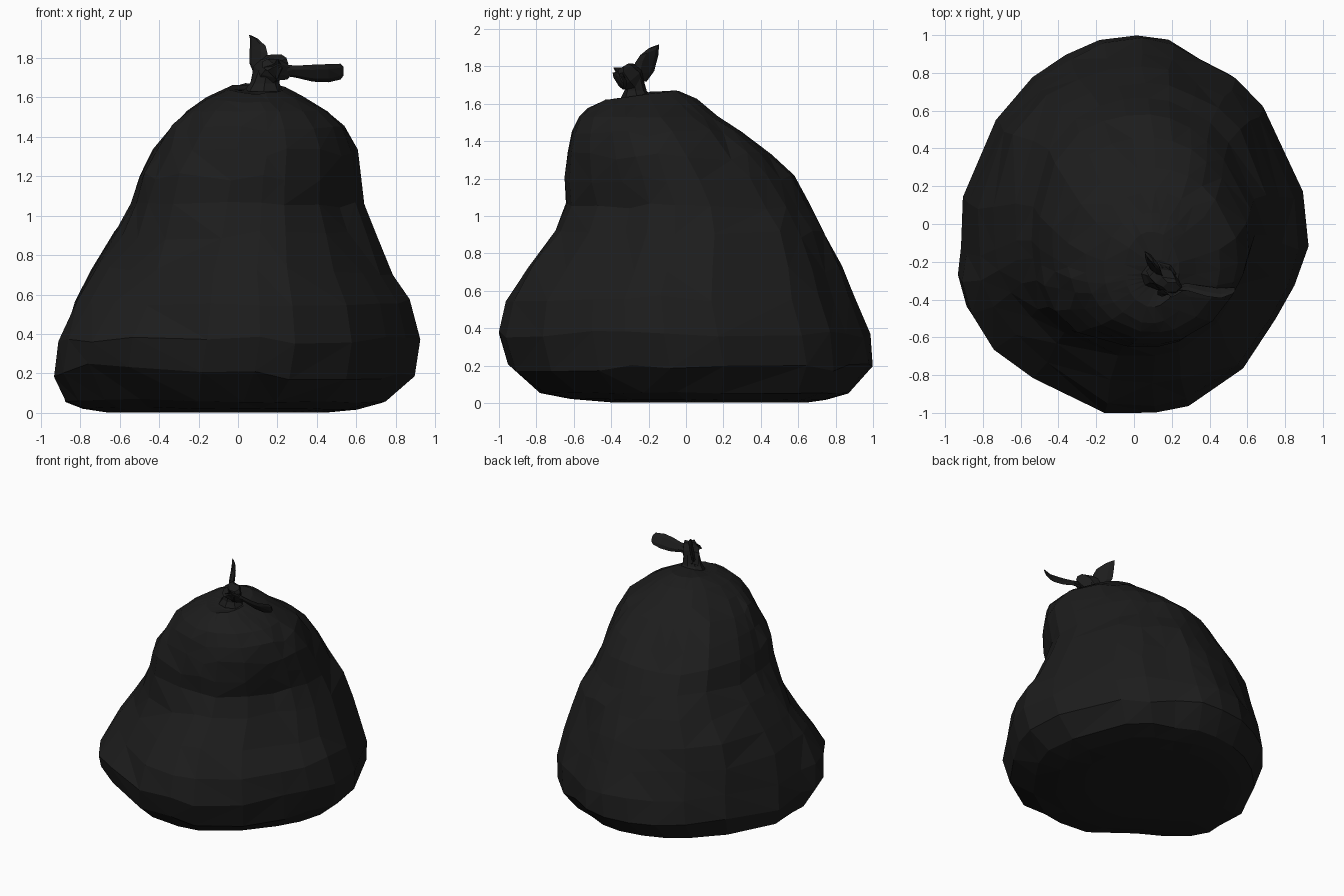
import bpy, bmesh, math, random
from mathutils import Vector

random.seed(4)
mat = bpy.data.materials.new("black plastic")
mat.diffuse_color = (0.012, 0.012, 0.012, 1)


def loft(name, rings):
    """Skin a list of equal-length point rings and cap both ends."""
    bm = bmesh.new()
    vs = [[bm.verts.new(p) for p in r] for r in rings]
    n = len(rings[0])
    for a, b in zip(vs, vs[1:]):
        for i in range(n):
            j = (i + 1) % n
            bm.faces.new((a[i], a[j], b[j], b[i]))
    for ring in (vs[0], vs[-1]):
        c = sum((v.co for v in ring), Vector()) / n
        cv = bm.verts.new(c)
        for i in range(n):
            bm.faces.new((ring[i], ring[(i + 1) % n], cv))
    bmesh.ops.triangulate(bm, faces=[f for f in bm.faces if len(f.verts) > 3])
    bmesh.ops.recalc_face_normals(bm, faces=bm.faces)
    me = bpy.data.meshes.new(name)
    bm.to_mesh(me)
    bm.free()
    me.materials.append(mat)
    ob = bpy.data.objects.new(name, me)
    bpy.context.collection.objects.link(ob)
    return ob


def section(centre, u, v, n=6):
    """Elliptical cross-section spanned by half-axes u and v."""
    c, u, v = Vector(centre), Vector(u), Vector(v)
    return [c + u * math.cos(2 * math.pi * i / n) + v * math.sin(2 * math.pi * i / n)
            for i in range(n)]


# widest outline of the bag seen from above
outline = [(.92, -.11), (.89, .18), (.68, .63), (.53, .78), (.37, .87), (.2, .97), (.03, 1),
           (-.17, .97), (-.35, .89), (-.53, .77), (-.73, .54), (-.9, .12), (-.91, -.15),
           (-.93, -.3), (-.88, -.47), (-.75, -.65), (-.55, -.81), (-.17, -1), (.1, -1),
           (.28, -.96), (.57, -.76), (.75, -.5), (.85, -.32)]

# level: z, x min, x max, y min, y max
levels = [(.002, -.66, .45, -.38, .64), (.02, -.78, .6, -.62, .75),
          (.055, -.875, .75, -.79, .87), (.19, -.93, .89, -.95, 1), (.37, -.905, .92, -1, .985),
          (.56, -.85, .875, -.965, .9), (.72, -.765, .785, -.85, .83), (.9, -.635, .71, -.705, .745),
          (1.05, -.535, .645, -.64, .665), (1.2, -.495, .63, -.65, .575), (1.32, -.43, .61, -.64, .455),
          (1.44, -.35, .55, -.615, .3), (1.53, -.26, .46, -.575, .17), (1.6, -.16, .33, -.525, .06),
          (1.645, -.05, .24, -.44, -.04), (1.64, .06, .2, -.35, -.19)]

# folds and bulges: amount, angle, height, angular width, height range
folds = [(-.10, -.62, .97, .28, .28), (.12, -2.4, 1.1, .45, .26), (-.12, -2.4, .68, .5, .2),
         (.03, -2.4, .33, .4, .1), (-.06, .75, 1.27, .4, .2), (.05, .75, .8, .4, .2),
         (.06, 2.35, 1.25, .5, .25), (.06, 2.35, .8, .4, .25),
         (-.1, -2.2, .02, .45, .09), (.07, .75, .04, .4, .1), (.05, 2.9, .03, .3, .08)]


def bump(ang, z, a0, z0, wa, wz):
    d = (ang - a0 + math.pi) % (2 * math.pi) - math.pi
    return math.exp(-(d / wa) ** 2 - ((z - z0) / wz) ** 2)


# bag body: outline at the base blending to round at the top
rings = []
for k, (z, x0, x1, y0, y1) in enumerate(levels):
    t = min(1, max(0, (z - .4) / .7))
    ring = []
    for ox, oy in outline:
        a = math.atan2(oy, ox / .92)
        px = (1 - t) * (ox + .005) / .925 + t * math.cos(a)
        py = (1 - t) * oy + t * math.sin(a)
        s = 1 + sum(f[0] * bump(a, z, *f[1:]) for f in folds)
        wob = 0 if k in (0, len(levels) - 1) else 1
        s += wob * random.uniform(-.006, .006)
        x = (x0 + x1) / 2 + px * (x1 - x0) / 2 * s
        y = (y0 + y1) / 2 + py * (y1 - y0) / 2 * s
        y = max(-1, min(1, y))
        zz = z + wob * random.uniform(-1, 1) * (.022 if .1 < z < 1.5 else .004)
        zz += .06 * bump(a, z, -2.3, .2, .45, .12)
        if z > 1.55:
            zz += .025 * py
        ring.append((x, y, zz))
    rings.append(ring)
loft("bag_body", rings)

# gathered neck under the knot
loft("bag_neck", [section((.13, -.26, 1.63), (.1, 0, 0), (0, .09, 0), 8),
                  section((.135, -.27, 1.67), (.075, 0, 0), (0, .06, 0), 8),
                  section((.15, -.28, 1.74), (.06, 0, 0), (0, .05, 0), 8)])

# knot leaning forward and right
loft("knot", [section((.125, -.25, 1.67), (.06, 0, -.01), (0, .035, .025)),
              section((.16, -.29, 1.74), (.08, -.01, -.02), (0, .055, .04)),
              section((.185, -.325, 1.78), (.07, -.01, -.01), (0, .045, .035)),
              section((.2, -.335, 1.80), (.045, 0, 0), (0, .03, .018))])
loft("knot_wrap", [section((.15, -.365, 1.765), (0, .02, .03), (.03, 0, 0)),
                   section((.2, -.36, 1.74), (0, -.03, .055), (.02, 0, 0)),
                   section((.25, -.34, 1.73), (0, -.02, .04), (.02, 0, 0))])

# upright loose end
loft("upright_tail", [section((.11, -.25, 1.72), (.03, -.04, 0), (.01, .01, 0)),
                      section((.105, -.23, 1.765), (.048, -.06, -.01), (.014, .012, 0)),
                      section((.105, -.21, 1.84), (.045, -.062, -.02), (.012, .012, 0)),
                      section((.1, -.195, 1.88), (.04, -.05, -.02), (.01, .01, 0)),
                      section((.08, -.175, 1.905), (.025, -.03, -.012), (.006, .006, 0))])

# sideways loose end
loft("side_tail", [section((.22, -.335, 1.74), (0, -.01, .03), (0, .012, 0)),
                   section((.29, -.335, 1.73), (0, -.02, .03), (0, .012, .005)),
                   section((.38, -.355, 1.722), (0, -.027, .043), (0, .012, .005)),
                   section((.46, -.365, 1.722), (0, -.028, .046), (0, .01, .005)),
                   section((.52, -.352, 1.73), (0, -.018, .04), (0, .008, 0)),
                   section((.535, -.345, 1.732), (0, -.01, .022), (0, .005, 0))])
